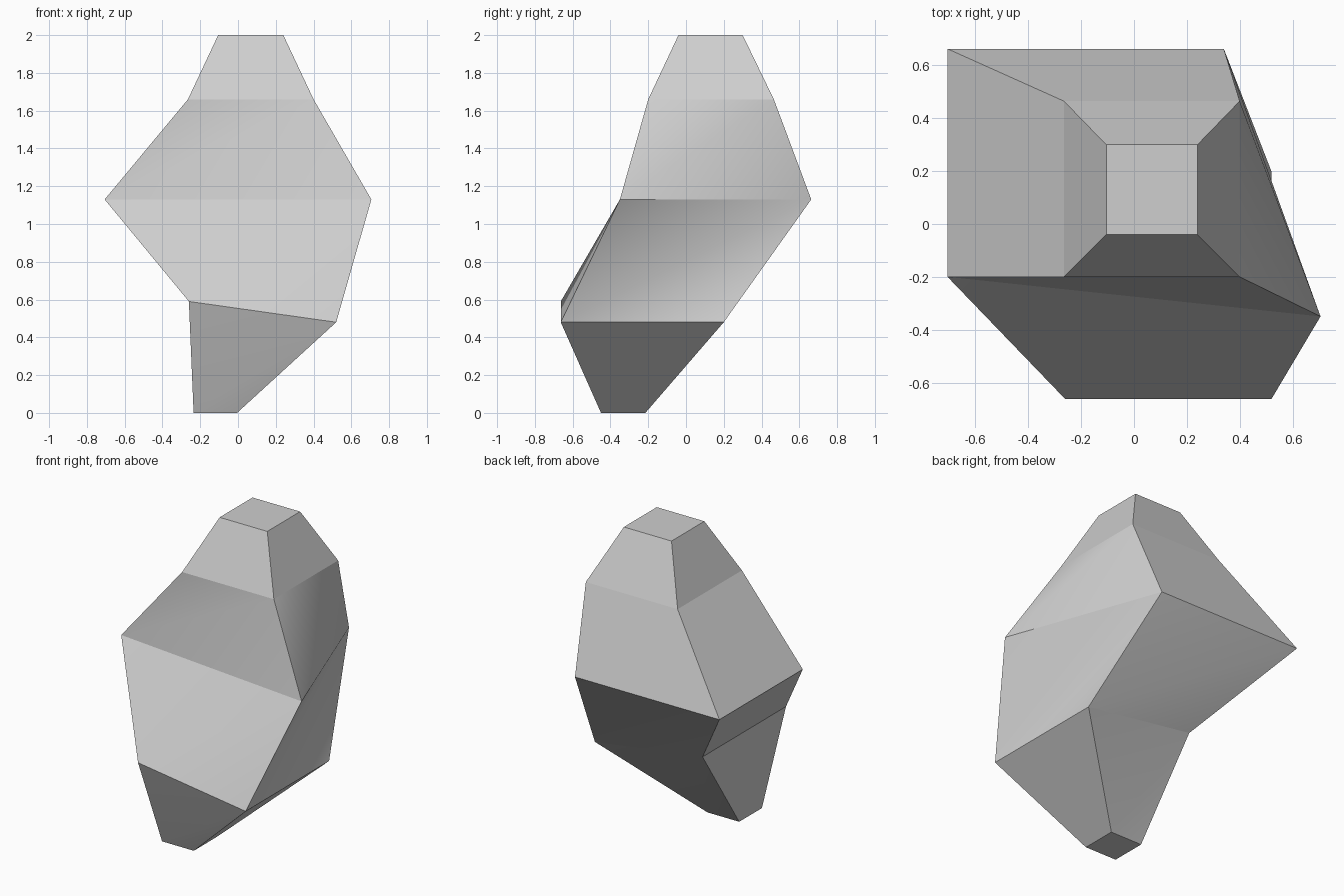
import bpy
import bmesh

cube = bpy.data.objects.get("Cube")
if cube:
    bpy.data.objects.remove(cube, do_unlink=True)


def make_material(name, colour):
    mat = bpy.data.materials.new(name)
    mat.use_nodes = True
    mat.diffuse_color = colour
    mat.node_tree.nodes["Principled BSDF"].inputs["Base Color"].default_value = colour
    return mat


def level_ring(x0, x1, y0, y1, z):
    """Level rectangle, counter-clockwise from its front left corner."""
    return [(x0, y0, z), (x1, y0, z), (x1, y1, z), (x0, y1, z)]


# Four-sided rings from the foot up to the crown
rings = [
    level_ring(-0.235, -0.005, -0.45, -0.215, 0),
    # slanted lower waist
    [(-0.26, -0.663, 0.59), (0.52, -0.663, 0.48), (0.52, 0.20, 0.48), (-0.26, 0.20, 0.59)],
    # wide, skewed belt
    [(-0.706, -0.20, 1.13), (0.706, -0.35, 1.13), (0.34, 0.663, 1.13), (-0.706, 0.663, 1.13)],
    level_ring(-0.265, 0.40, -0.20, 0.465, 1.66),
    level_ring(-0.105, 0.24, -0.04, 0.30, 2),
]

bm = bmesh.new()
loops = [[bm.verts.new(co) for co in ring] for ring in rings]

# Skin neighbouring rings; every twisted side is split along the same diagonal
diagonals = []
for low, high in zip(loops, loops[1:]):
    for i in range(len(low)):
        j = (i + 1) % len(low)
        bm.faces.new((low[i], low[j], high[j]))
        bm.faces.new((low[i], high[j], high[i]))
        diagonals.append(bm.edges.get((low[i], high[j])))

# Caps
bm.faces.new(reversed(loops[0]))
bm.faces.new(loops[-1])

# Smooth inside each twisted side, sharp between sides
for face in bm.faces:
    face.smooth = True
for edge in bm.edges:
    edge.smooth = edge in diagonals

mesh = bpy.data.meshes.new("faceted_rock")
bm.to_mesh(mesh)
bm.free()
mesh.materials.append(make_material("stone grey", (0.62, 0.62, 0.62, 1)))

rock = bpy.data.objects.new("faceted_rock", mesh)
bpy.context.collection.objects.link(rock)
